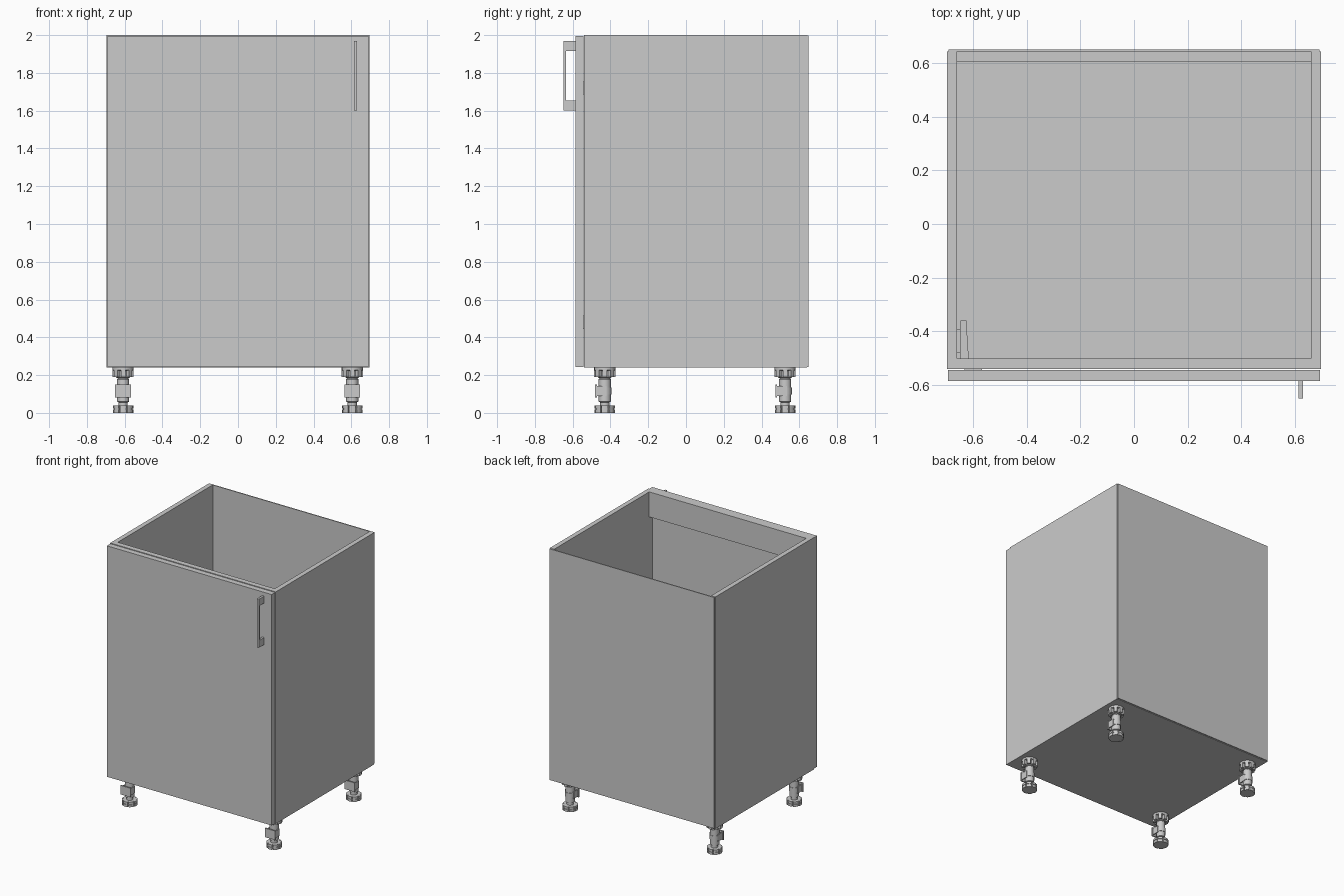
import bpy, bmesh
from math import cos, sin, pi, radians
from mathutils import Vector

if "Cube" in bpy.data.objects:
    bpy.data.objects.remove(bpy.data.objects["Cube"])


def new_object(name, bm, smooth=False):
    bmesh.ops.recalc_face_normals(bm, faces=bm.faces)
    mesh = bpy.data.meshes.new(name)
    bm.to_mesh(mesh)
    bm.free()
    ob = bpy.data.objects.new(name, mesh)
    bpy.context.collection.objects.link(ob)
    if smooth:
        bpy.ops.object.select_all(action='DESELECT')
        ob.select_set(True)
        bpy.context.view_layer.objects.active = ob
        bpy.ops.object.shade_smooth_by_angle(angle=radians(35))
    return ob


def add_box(bm, x, y, z):
    verts = bmesh.ops.create_cube(bm, size=1)['verts']
    for v in verts:
        v.co = Vector([(a + b) / 2 + c * (b - a) for (a, b), c in zip((x, y, z), v.co)])


def box(name, x, y, z):
    bm = bmesh.new()
    add_box(bm, x, y, z)
    return new_object(name, bm)


def add_prism(bm, pts, offset):
    # extrude a closed outline along an offset
    face = bm.faces.new([bm.verts.new(p) for p in pts])
    ext = bmesh.ops.extrude_face_region(bm, geom=[face])['geom']
    for v in ext:
        if isinstance(v, bmesh.types.BMVert):
            v.co += Vector(offset)


def add_lathe(bm, profile, n=24):
    # capped surface of revolution about z from (radius, height) points
    rings = [[bm.verts.new((r * cos(2 * pi * i / n), r * sin(2 * pi * i / n), z))
              for i in range(n)] for r, z in profile]
    for a, b in zip(rings, rings[1:]):
        for i in range(n):
            j = (i + 1) % n
            bm.faces.new((a[i], a[j], b[j], b[i]))
    bm.faces.new(rings[0])
    bm.faces.new(rings[-1])


# Carcass
W, T = 0.695, 0.036
IN = W - T
BACK = 0.641
for side, s in (("left", -1), ("right", 1)):
    box(side + "_side_panel", sorted((s * IN, s * W)), (-0.54, BACK), (0.24, 2))
box("bottom_panel", (-IN, IN), (-0.54, BACK), (0.24, 0.276))
box("back_panel", (-0.691, 0.691), (BACK, 0.649), (0.244, 1.998))
box("front_rail", (-IN, IN), (-0.54, -0.5), (1.81, 2))
box("shelf", (-IN, IN), (-0.5, 0.605), (1.09, 1.126))

# Door
box("door", (-0.692, 0.692), (-0.584, -0.543), (0.243, 1.996))

# Handle: a square bow standing off the door
bm = bmesh.new()
outline = [(-0.584, 1.6), (-0.649, 1.6), (-0.649, 1.968), (-0.584, 1.968),
           (-0.584, 1.915), (-0.634, 1.915), (-0.634, 1.654), (-0.584, 1.654)]
add_prism(bm, [(0.613, y, z) for y, z in outline], (0.016, 0, 0))
new_object("door_handle", bm)

# Hinges: tapered arm, mounting plate and cup
for name, z in (("lower_hinge", 0.48), ("upper_hinge", 1.72)):
    bm = bmesh.new()
    arm = [(-0.645, -0.54), (-0.612, -0.54), (-0.615, -0.5), (-0.624, -0.36), (-0.645, -0.36)]
    add_prism(bm, [(x, y, z - 0.018) for x, y in arm], (0, 0, 0.036))
    add_box(bm, (-IN, -0.645), (-0.48, -0.39), (z - 0.045, z + 0.045))
    add_box(bm, (-0.63, -0.565), (-0.543, -0.52), (z - 0.035, z + 0.035))
    new_object(name, bm)


# Adjustable legs
def leg(name, x, y):
    bm = bmesh.new()
    # notched foot, two stacked layers
    n = 8
    for r, z0, z1 in ((0.054, 0.0, 0.018), (0.05, 0.018, 0.023), (0.054, 0.023, 0.038)):
        pts = []
        for i in range(n):
            a = 2 * pi * i / n
            for da, k in ((-0.33, 1), (-0.11, 1), (0.11, 1), (0.33, 1), (0.35, 0.82), (0.435, 0.82)):
                pts.append((k * r * cos(a + da), k * r * sin(a + da), z0))
        add_prism(bm, pts, (0, 0, z1 - z0))
    # stem
    add_lathe(bm, [(0.024, 0.036), (0.024, 0.056), (0.032, 0.06), (0.032, 0.178),
                   (0.028, 0.182), (0.028, 0.2)])
    # mounting flange with ribs
    add_lathe(bm, [(0.034, 0.186), (0.038, 0.19), (0.038, 0.222), (0.056, 0.226), (0.056, 0.24)])
    for i in range(4):
        c, s = cos(i * pi / 4), sin(i * pi / 4)
        p, q = 0.056, 0.012
        add_prism(bm, [(a * c - b * s, a * s + b * c, 0.19)
                       for a, b in ((-p, -q), (p, -q), (p, q), (-p, q))], (0, 0, 0.038))
    # plinth clip facing the front
    add_box(bm, (-0.042, 0.042), (-0.052, -0.042), (0.082, 0.15))
    for s in (-1, 1):
        add_box(bm, sorted((s * 0.03, s * 0.037)), (-0.043, 0.01), (0.09, 0.142))
    add_lathe(bm, [(0.035, 0.098), (0.035, 0.134)])
    bmesh.ops.translate(bm, verts=bm.verts, vec=(x, y, 0))
    new_object(name, bm, True)


for fb, y in (("front", -0.43), ("rear", 0.525)):
    for lr, x in (("left", -0.608), ("right", 0.605)):
        leg(f"{fb}_{lr}_leg", x, y)
